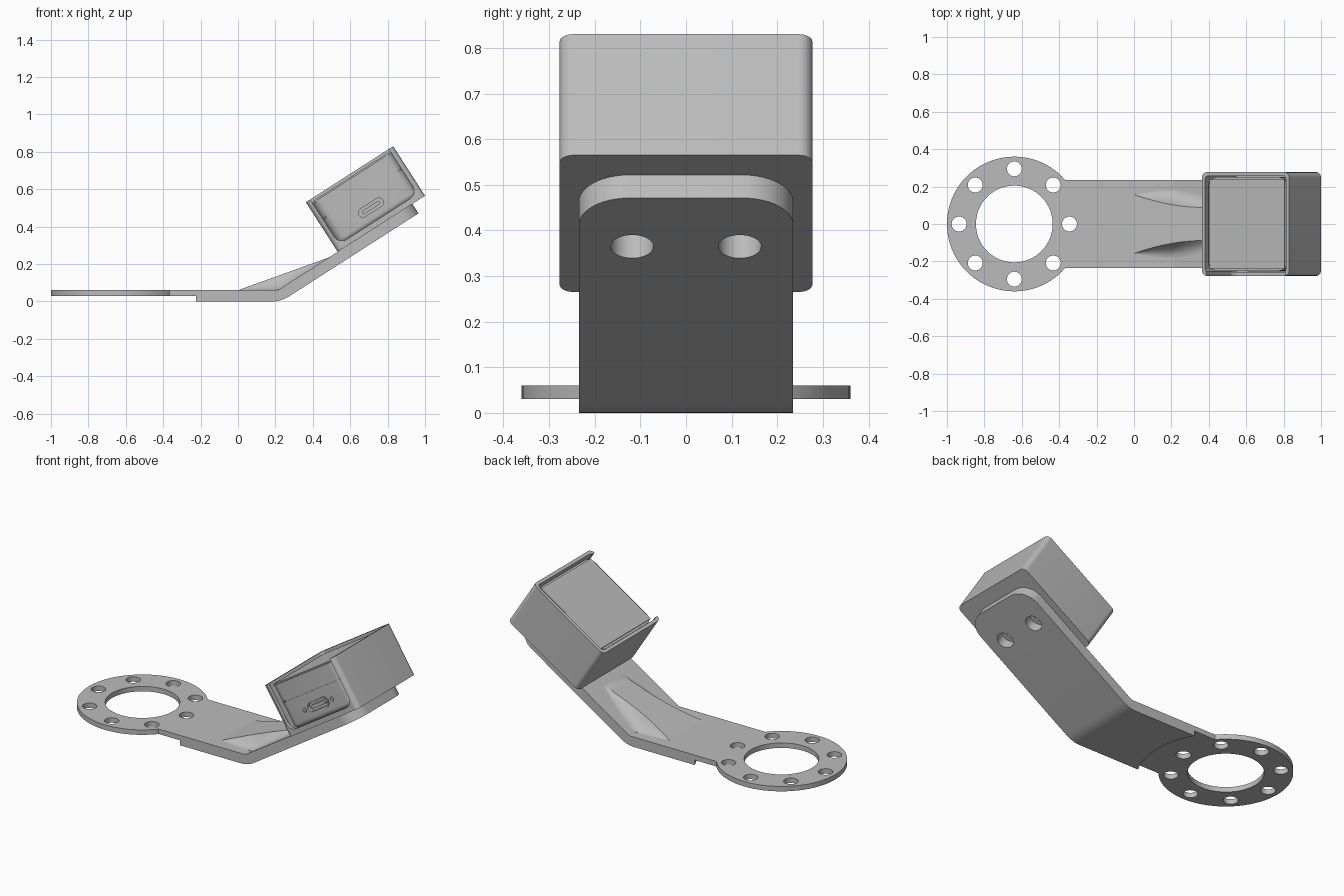
import bpy, bmesh, math
from mathutils import Matrix, Vector

cube = bpy.data.objects.get("Cube")
if cube:
    bpy.data.objects.remove(cube, do_unlink=True)

GREY = bpy.data.materials.new("plain grey")
GREY.use_nodes = True
COLOUR = (0.5, 0.5, 0.5, 1)
GREY.diffuse_color = COLOUR
GREY.node_tree.nodes["Principled BSDF"].inputs["Base Color"].default_value = COLOUR

# Tilted frame of the case: x along the slope, z away from the arm
ANGLE = math.radians(32.7)
TILT = Matrix.Translation((0.7665, 0, 0.415)) @ Matrix.Rotation(-ANGLE, 4, 'Y')
RING_X = -0.64


def finish(name, bm, matrix=None):
    if matrix:
        bm.transform(matrix)
    bmesh.ops.recalc_face_normals(bm, faces=bm.faces)
    mesh = bpy.data.meshes.new(name)
    bm.to_mesh(mesh)
    bm.free()
    mesh.materials.append(GREY)
    ob = bpy.data.objects.new(name, mesh)
    bpy.context.collection.objects.link(ob)
    return ob


def cylinder(name, r, z0, z1, x=0, y=0, matrix=None, sides=32):
    bm = bmesh.new()
    bmesh.ops.create_cone(bm, cap_ends=True, segments=sides, radius1=r, radius2=r,
                          depth=z1 - z0)
    bm.transform(Matrix.Translation((x, y, (z0 + z1) / 2)))
    return finish(name, bm, matrix)


def box(name, lo, hi, rounds=(), matrix=None):
    """Box from corner to corner; rounds = (edge rule, radius) pairs."""
    lo, hi = Vector(lo), Vector(hi)
    bm = bmesh.new()
    bmesh.ops.create_cube(bm, size=1)
    bm.transform(Matrix.Translation((lo + hi) / 2) @ Matrix.Diagonal((hi - lo).to_4d()))
    for rule, r in rounds:
        edges = [e for e in bm.edges if rule(e.verts[0].co, e.verts[1].co)]
        bmesh.ops.bevel(bm, geom=edges, offset=r, segments=8, profile=0.5, affect='EDGES')
    return finish(name, bm, matrix)


def upright(a, b):
    return abs(a.z - b.z) > 0.01


def boolean(ob, other, op='DIFFERENCE'):
    mod = ob.modifiers.new("cut", 'BOOLEAN')
    mod.operation, mod.solver, mod.object = op, 'EXACT', other
    bpy.context.view_layer.objects.active = ob
    bpy.ops.object.modifier_apply(modifier=mod.name)
    bpy.data.objects.remove(other, do_unlink=True)


# Bent arm: side profile extruded across, with rounded tip corners
def slope(u, n):
    p = TILT @ Vector((u, 0, n))
    return p.x, p.z


tip_low, tip_high = slope(0.197, -0.06), slope(0.197, 0)
bend_low = tip_low[0] - tip_low[1] / math.tan(ANGLE)
bend_high = tip_high[0] - (tip_high[1] - 0.06) / math.tan(ANGLE)
profile = [(-0.41, 0)]
for i in range(7):
    t = i / 6
    a, b = 0.05 * (1 - t) ** 2, 0.05 * t ** 2
    profile.append((bend_low - a + b * math.cos(ANGLE), b * math.sin(ANGLE)))
profile += [tip_low, tip_high, (bend_high, 0.06), (-0.41, 0.06)]
bm = bmesh.new()
face = bm.faces.new([bm.verts.new((x, -0.235, z)) for x, z in profile])
new = bmesh.ops.extrude_face_region(bm, geom=[face])["geom"]
bmesh.ops.translate(bm, vec=(0, 0.47, 0), verts=[v for v in new if isinstance(v, bmesh.types.BMVert)])
tips = [e for e in bm.edges if all(v.co.x > 0.9 for v in e.verts)
        and abs(e.verts[0].co.y - e.verts[1].co.y) < 0.01]
bmesh.ops.bevel(bm, geom=tips, offset=0.11, segments=12, profile=0.5, affect='EDGES')
bracket = finish("bracket_arm", bm)

# Half-thickness step around the ring, then the ring with its holes
boolean(bracket, cylinder("step_cutter", 0.477, -0.1, 0.03, RING_X, sides=128))
boolean(bracket, cylinder("mount_ring", 0.36, 0.03, 0.06, RING_X, sides=96), 'UNION')
boolean(bracket, cylinder("ring_hole", 0.205, -0.1, 0.2, RING_X, sides=96))
for i in range(8):
    a = i * math.pi / 4
    boolean(bracket, cylinder("bolt_hole", 0.04, -0.1, 0.2,
                              RING_X + 0.295 * math.cos(a), 0.295 * math.sin(a)))
for side in (-1, 1):
    boolean(bracket, cylinder("screw_hole", 0.047, -0.1, 0.1, 0, 0.118 * side, TILT))

# Flared gusset over the bend
bm = bmesh.new()
rows = []
STEPS = 16
for i in range(STEPS + 1):
    x = 0.5 * i / STEPS
    t = min(1, x / 0.38)
    top = 0.06 + 0.36 * x
    base = max(0.06, 0.06 + (x - bend_high) * math.tan(ANGLE))
    inner = 0.088 + 0.07 * (1 - t) ** 2
    outer = inner + 0.08 * math.sin(math.pi * x / 0.5)
    half = [(inner, top)]
    for k in range(1, 6):
        f = k / 5
        half.append((inner + (outer - inner) * f, base + (top - base) * (1 - f) ** 2))
    half.append((outer, base - 0.01))
    section = [(-y, z) for y, z in reversed(half)] + half
    rows.append([bm.verts.new((x, y, z)) for y, z in section])
for a, b in zip(rows, rows[1:]):
    for j in range(len(a)):
        k = (j + 1) % len(a)
        bm.faces.new((a[j], a[k], b[k], b[j]))
bm.faces.new(rows[0])
bm.faces.new(rows[-1])
gusset = finish("bend_gusset", bm)

# Open-topped case with a wide U-shaped window in the front wall
case = box("case_shell", (-0.2775, -0.277, 0), (0.2775, 0.277, 0.315), [(upright, 0.03)], TILT)
boolean(case, box("case_cavity", (-0.258, -0.257, 0.02), (0.258, 0.257, 0.4),
                  [(upright, 0.02)], TILT))
boolean(case, box("case_window", (-0.25, -0.4, 0.03), (0.25, -0.2, 0.4),
                  [(lambda a, b: max(a.z, b.z) < 0.1 and abs(a.y - b.y) > 0.01, 0.05)], TILT))
for side in (-1, 1):
    boolean(case, cylinder("screw_hole_small", 0.02, -0.1, 0.1, 0, 0.118 * side, TILT))

# Device inside: lower body, upper body and a slightly raised lid
lower = box("device_lower_body", (-0.25, -0.25, 0.021), (0.25, 0.25, 0.187),
            [(upright, 0.05), (lambda a, b: max(a.z, b.z) < 0.03, 0.03)], TILT)
seam = box("device_seam", (-0.244, -0.244, 0.18), (0.244, 0.244, 0.2), [(upright, 0.045)], TILT)
upper = box("device_upper_body", (-0.25, -0.25, 0.193), (0.25, 0.25, 0.293),
            [(upright, 0.05)], TILT)
lid = box("device_lid", (-0.238, -0.238, 0.29), (0.238, 0.238, 0.3), [(upright, 0.045)], TILT)


# Port in the front: recessed slot, inner tongue and two screw dots
def along_y(a, b):
    return abs(a.y - b.y) > 0.005


def slot(name, half_w, half_h, y0, y1):
    return box(name, (-half_w, y0, 0.103 - half_h), (half_w, y1, 0.103 + half_h),
               [(along_y, half_h * 0.98)], TILT)


boolean(lower, slot("port_recess", 0.078, 0.026, -0.3, -0.23))
rim = slot("port_rim", 0.084, 0.032, -0.255, -0.245)
boolean(rim, slot("port_rim_cutter", 0.075, 0.024, -0.3, -0.2))
tongue = slot("port_tongue", 0.055, 0.01, -0.248, -0.225)
dots = []
for side in (-1, 1):
    turn = TILT @ Matrix.Translation((0.108 * side, 0, 0.103)) @ Matrix.Rotation(math.pi / 2, 4, 'X')
    dot = cylinder("port_screw", 0.014, 0.245, 0.255, matrix=turn)
    boolean(dot, cylinder("port_screw_cutter", 0.008, 0.25, 0.3, matrix=turn))
    dots.append(dot)

# Smooth shading with sharp edges kept
bpy.ops.object.select_all(action='DESELECT')
for ob in [bracket, gusset, case, lower, seam, upper, lid, rim, tongue] + dots:
    ob.select_set(True)
bpy.context.view_layer.objects.active = bracket
bpy.ops.object.shade_smooth_by_angle(angle=math.radians(30))
